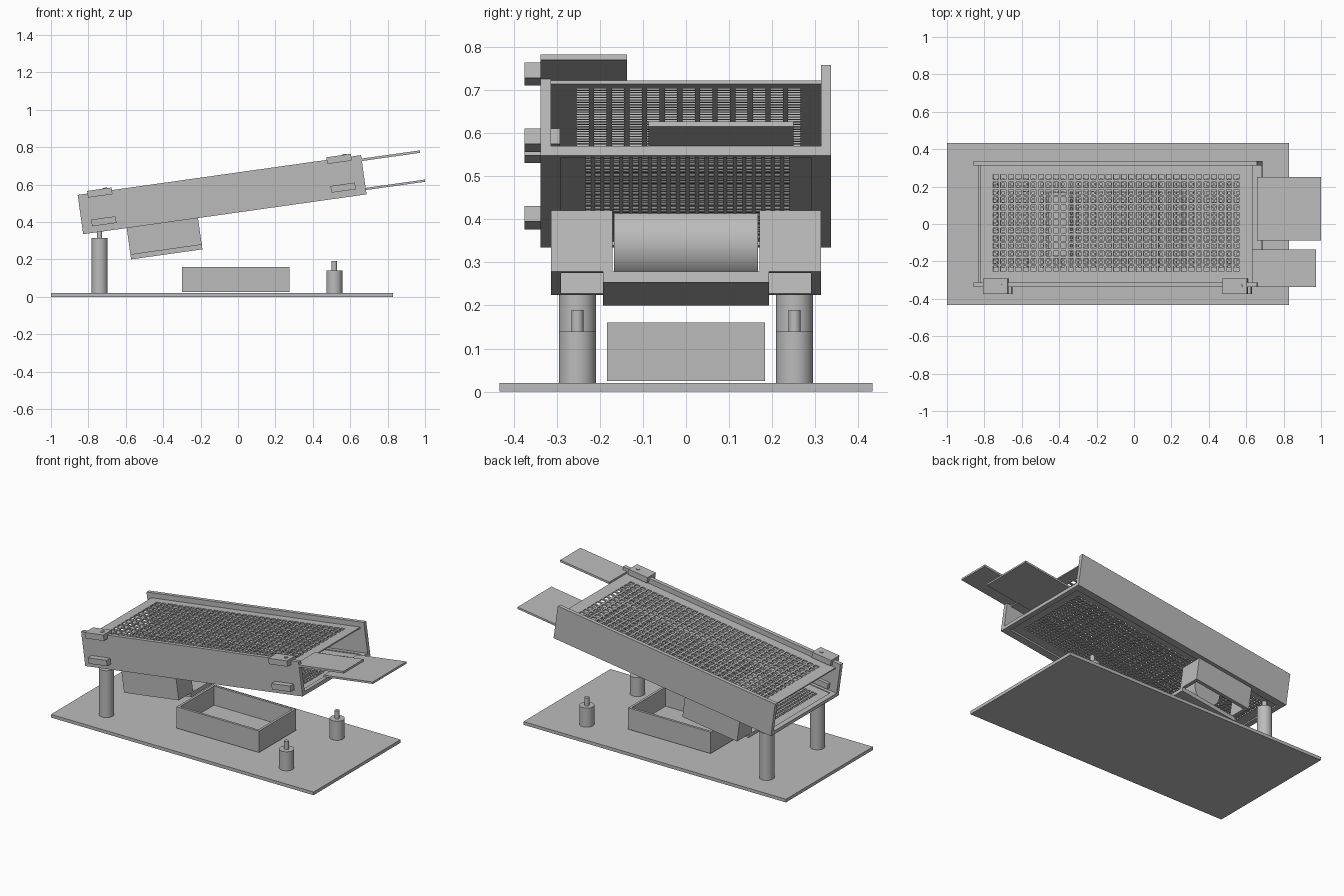
import bpy
import bmesh
import math
from mathutils import Matrix, Vector

if "Cube" in bpy.data.objects:
    bpy.data.objects.remove(bpy.data.objects["Cube"])

GREY = (0.5, 0.5, 0.5, 1)
metal = bpy.data.materials.new("plain grey")
metal.use_nodes = True
metal.diffuse_color = GREY
metal.node_tree.nodes["Principled BSDF"].inputs["Base Color"].default_value = GREY

# Sloping frame of the sieve deck: local x runs along the slope
FLAT = Matrix.Identity(4)
TILT = Matrix.Translation((-0.085, 0, 0.546)) @ Matrix.Rotation(math.radians(-8), 4, "Y")


def finish(name, bm, frame=FLAT, smooth=False):
    bm.transform(frame)
    bmesh.ops.recalc_face_normals(bm, faces=bm.faces)
    mesh = bpy.data.meshes.new(name)
    bm.to_mesh(mesh)
    bm.free()
    mesh.materials.append(metal)
    obj = bpy.data.objects.new(name, mesh)
    bpy.context.collection.objects.link(obj)
    if smooth:
        bpy.ops.object.select_all(action="DESELECT")
        obj.select_set(True)
        bpy.context.view_layer.objects.active = obj
        bpy.ops.object.shade_smooth_by_angle()
    return obj


def box(name, xs, ys, zs, frame=FLAT):
    lo, hi = Vector((xs[0], ys[0], zs[0])), Vector((xs[1], ys[1], zs[1]))
    bm = bmesh.new()
    bmesh.ops.create_cube(bm, size=1)
    for v in bm.verts:
        v.co = (lo + hi) / 2 + v.co * (hi - lo)
    return finish(name, bm, frame)


def rod(name, centre, radius, length, axis="Z", frame=FLAT):
    bm = bmesh.new()
    bmesh.ops.create_cone(bm, cap_ends=True, segments=40, radius1=radius,
                          radius2=radius, depth=length)
    if axis == "Y":
        bm.transform(Matrix.Rotation(math.pi / 2, 4, "X"))
    bm.transform(Matrix.Translation(centre))
    return finish(name, bm, frame, smooth=True)


def hole_lines(outer, holes, count, fill):
    """Grid lines: outer edge, both edges of every hole, outer edge."""
    pitch = (holes[1] - holes[0]) / count
    lines = [outer[0]]
    for i in range(count):
        mid = holes[0] + (i + 0.5) * pitch
        lines += [mid - pitch * fill / 2, mid + pitch * fill / 2]
    return lines + [outer[1]]


def screen(name, xs, ys, z, thickness):
    bm = bmesh.new()
    grid = [[bm.verts.new((x, y, z)) for y in ys] for x in xs]
    for i in range(len(xs) - 1):
        for j in range(len(ys) - 1):
            if not (i % 2 and j % 2):
                bm.faces.new((grid[i][j], grid[i + 1][j], grid[i + 1][j + 1], grid[i][j + 1]))
    obj = finish(name, bm, TILT)
    sheet = obj.modifiers.new("sheet thickness", "SOLIDIFY")
    sheet.thickness = thickness
    sheet.offset = 0


# Base plate and support posts
box("base_plate", (-1, 0.83), (-0.433, 0.433), (0, 0.02))
for side, y in (("front", -0.252), ("back", 0.252)):
    for kind, x, top, tip in (("tall", -0.74, 0.315, 0.36), ("short", 0.515, 0.14, 0.19)):
        rod(f"{side}_{kind}_post", (x, y, (top + 0.02) / 2), 0.043, top - 0.02)
        rod(f"{side}_{kind}_pin", (x, y, (top + tip) / 2), 0.014, tip - top)

# Open collecting tray
X, Y, Z, W = (-0.3, 0.275), (-0.183, 0.183), (0.025, 0.16), 0.015
box("tray_floor", X, Y, (Z[0], Z[0] + W))
for s in (-1, 1):
    name = "front" if s < 0 else "back"
    box(f"tray_{name}_wall", X, sorted((s * Y[1], s * (Y[1] - W))), Z)
box("tray_right_wall", (X[0], X[0] + W), Y, Z)
box("tray_left_wall", (X[1] - W, X[1]), Y, Z)

# Side walls of the deck
L, H = 0.765, 0.106
box("front_side_wall", (-L, L), (-0.338, -0.313), (-H, H), TILT)
box("back_side_wall", (-L, L), (0.313, 0.337), (-H, H), TILT)

# Upper coarse screen and lower fine screen
screen("upper_screen", hole_lines((-0.735, 0.735), (-0.67, 0.67), 33, 0.7),
       hole_lines((-0.313, 0.313), (-0.26, 0.272), 13, 0.7), 0.07, 0.008)
screen("lower_screen", hole_lines((-L, L), (-0.69, 0.69), 60, 0.6),
       hole_lines((-0.313, 0.313), (-0.238, 0.245), 22, 0.6), -0.092, 0.008)
for s in (-1, 1):
    name = "right" if s < 0 else "left"
    box(f"lower_{name}_end_bar", sorted((s * L, s * (L - 0.03))),
        (-0.313, 0.313), (-H, -0.083), TILT)
    name = "front" if s < 0 else "back"
    box(f"lower_{name}_rail", (-L, L), sorted((s * 0.313, s * 0.29)), (-H, -0.083), TILT)

# Discharge flaps
box("upper_flap", (0.735, 1.08), (-0.338, -0.137), (0.074, 0.087), TILT)
box("lower_flap", (0.74, 1.085), (-0.087, 0.25), (-0.083, -0.071), TILT)

# Clamps through the front wall, screws on the upper pair
for side, u in (("right", -0.646), ("left", 0.646)):
    for level, v in (("upper", 0.102), ("lower", -0.053)):
        box(f"{side}_{level}_clamp", (u - 0.066, u + 0.066), (-0.375, -0.292),
            (v - 0.018, v + 0.018), TILT)
    rod(f"{side}_clamp_screw", (u + 0.03, -0.333, 0.121), 0.012, 0.006, frame=TILT)

# Vibrator housing, open at the bottom corners, with its motor drum
A, B, LOW, TOP = -0.53, -0.145, -0.25, -0.095
for s in (-1, 1):
    name = "front" if s < 0 else "back"
    box(f"housing_{name}_wall", (A, B), sorted((s * 0.313, s * 0.29)), (LOW, TOP), TILT)
    for end, xs in (("right", (A, A + 0.02)), ("left", (B - 0.02, B))):
        box(f"housing_{name}_{end}_panel", xs, sorted((s * 0.17, s * 0.29)), (LOW, -H), TILT)
box("housing_bottom_plate", (A, B), (-0.193, 0.193), (-0.275, LOW), TILT)
rod("motor_drum", (-0.335, 0, -0.16), 0.09, 0.335, "Y", TILT)
